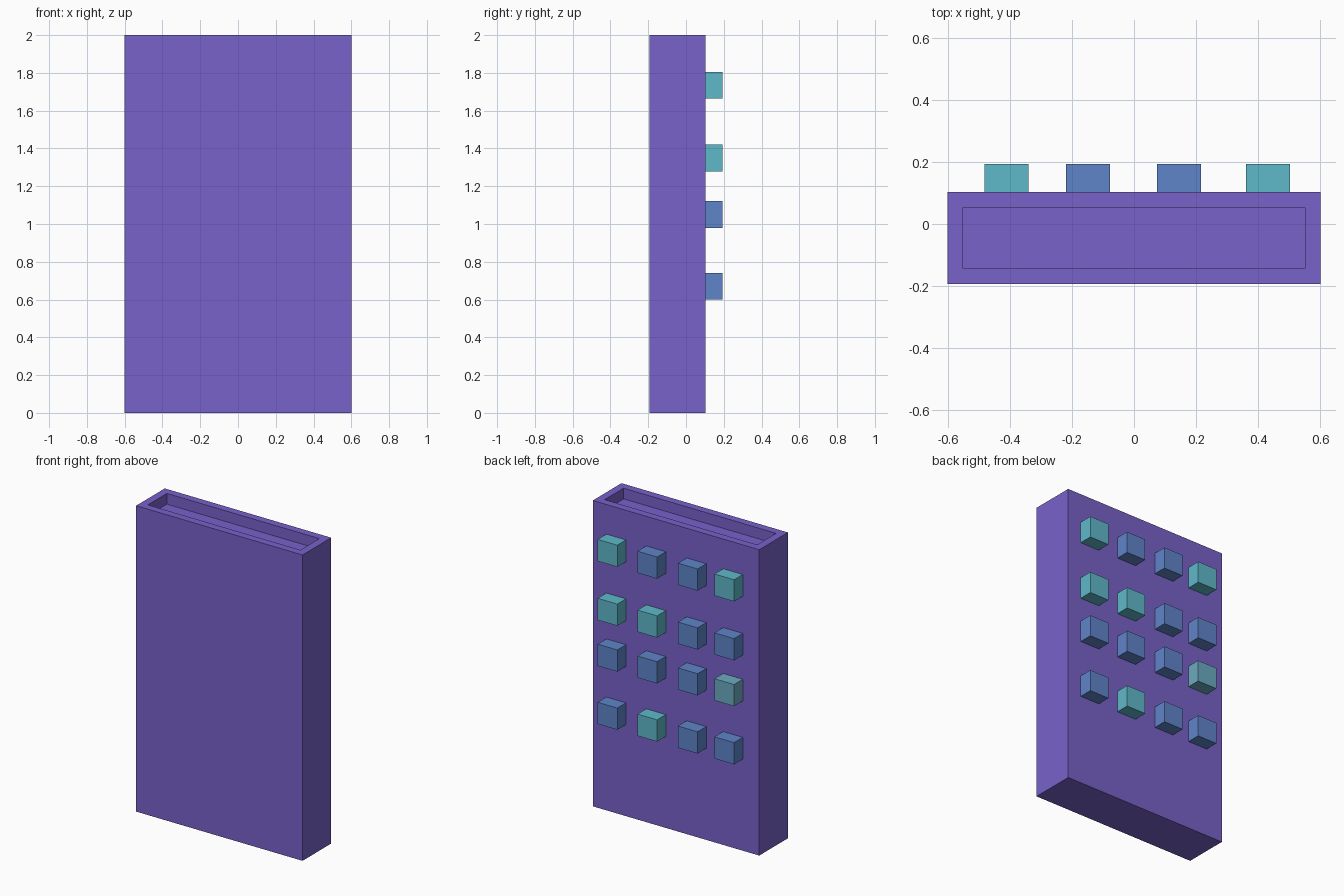
import bpy
import bmesh
from mathutils import Vector

cube = bpy.data.objects.get("Cube")
if cube:
    bpy.data.objects.remove(cube, do_unlink=True)


def linear(c):
    c /= 255
    return c / 12.92 if c <= 0.04045 else ((c + 0.055) / 1.055) ** 2.4


def make_material(name, *srgb):
    mat = bpy.data.materials.new(name)
    mat.use_nodes = True
    colour = (*[linear(c) for c in srgb], 1)
    mat.diffuse_color = colour
    mat.node_tree.nodes["Principled BSDF"].inputs["Base Color"].default_value = colour
    return mat


purple = make_material("purple", 120, 98, 202)
teal = make_material("teal", 95, 185, 201)
blue = make_material("blue", 95, 133, 201)
grey_teal = make_material("grey teal", 108, 170, 192)


def make_box(name, low, high, mat, recess=None):
    """Box between two corners; recess = (margin, depth) sinks the top face."""
    low, high = Vector(low), Vector(high)
    size, centre = high - low, (low + high) / 2
    bm = bmesh.new()
    bmesh.ops.create_cube(bm, size=1)
    for v in bm.verts:
        v.co = v.co * size + centre
    if recess:
        margin, depth = recess
        bm.normal_update()
        top = max(bm.faces, key=lambda f: f.normal.z)
        bmesh.ops.inset_region(bm, faces=[top], thickness=margin)
        walls = bmesh.ops.extrude_discrete_faces(bm, faces=[top])
        bmesh.ops.translate(bm, verts=walls["faces"][0].verts, vec=(0, 0, -depth))
    bmesh.ops.recalc_face_normals(bm, faces=bm.faces)
    mesh = bpy.data.meshes.new(name)
    bm.to_mesh(mesh)
    bm.free()
    mesh.materials.append(mat)
    obj = bpy.data.objects.new(name, mesh)
    bpy.context.collection.objects.link(obj)
    return obj


# Slab body with a shallow recess in its top
BACK = 0.103
make_box("body", (-0.602, -0.193, 0), (0.602, BACK, 2), purple, (0.071, 0.07))

# Grid of square buttons on the back, columns running from +x to -x
HALF = 0.071
columns = [0.433, 0.145, -0.148, -0.412]
rows = [(1.735, "TBBT"), (1.35, "TTBB"), (1.05, "BBBG"), (0.67, "BTBB")]
paint = {"T": teal, "B": blue, "G": grey_teal}
for r, (z, pattern) in enumerate(rows, 1):
    for c, (x, key) in enumerate(zip(columns, pattern), 1):
        make_box(f"button_row{r}_column{c}", (x - HALF, BACK, z - HALF),
                 (x + HALF, 0.193, z + HALF), paint[key])
